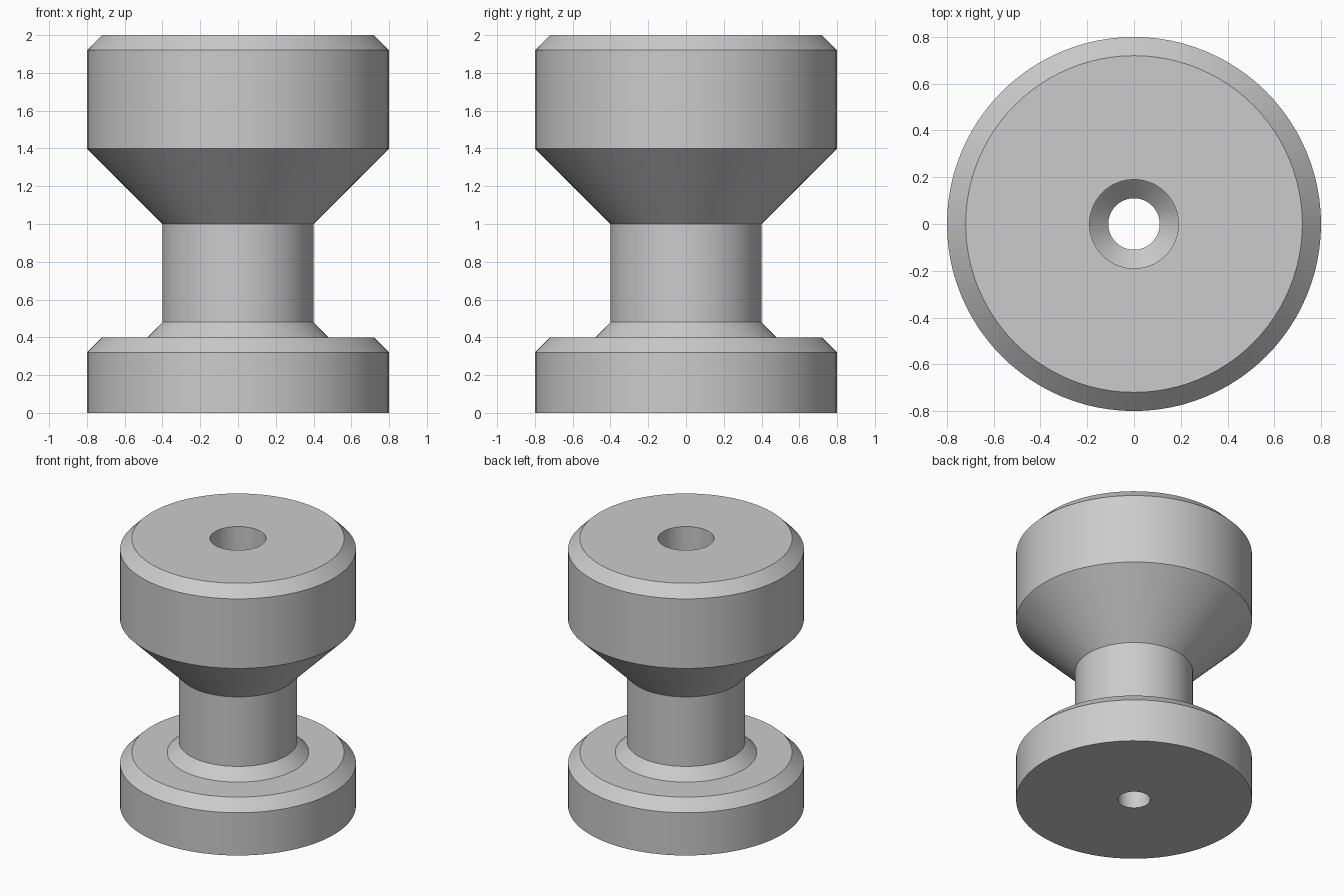
import bpy, bmesh, math

if "Cube" in bpy.data.objects:
    bpy.data.objects.remove(bpy.data.objects["Cube"])

SEGMENTS = 96

grey = bpy.data.materials.new("light grey")
grey.diffuse_color = (0.6, 0.6, 0.6, 1)
grey.use_nodes = True
grey.node_tree.nodes["Principled BSDF"].inputs["Base Color"].default_value = grey.diffuse_color

# Closed profile (radius, height): outer body upward, then the screw bore downward
profile = [
    (0.11, 0.0), (0.80, 0.0), (0.80, 0.32), (0.72, 0.40),    # base disc
    (0.48, 0.40), (0.40, 0.48), (0.40, 1.00),                # fillet and neck
    (0.80, 1.40), (0.80, 1.92), (0.72, 2.00),                # flared head
    (0.19, 2.00), (0.19, 0.88), (0.11, 0.80),                # countersunk bore
]


def lathe(name, points, material):
    bm = bmesh.new()
    rings = []
    for i in range(SEGMENTS):
        a = math.tau * i / SEGMENTS
        rings.append([bm.verts.new((r * math.cos(a), r * math.sin(a), z))
                      for r, z in points])
    n = len(points)
    for i in range(SEGMENTS):
        here, there = rings[i], rings[(i + 1) % SEGMENTS]
        for j in range(n):
            k = (j + 1) % n
            bm.faces.new((here[j], there[j], there[k], here[k]))
    bmesh.ops.recalc_face_normals(bm, faces=bm.faces)
    mesh = bpy.data.meshes.new(name)
    bm.to_mesh(mesh)
    bm.free()
    mesh.materials.append(material)
    obj = bpy.data.objects.new(name, mesh)
    bpy.context.collection.objects.link(obj)
    return obj


# Turned knob with a screw hole through its axis
knob = lathe("knob", profile, grey)
bpy.context.view_layer.objects.active = knob
knob.select_set(True)
bpy.ops.object.shade_smooth_by_angle(angle=math.radians(30))
